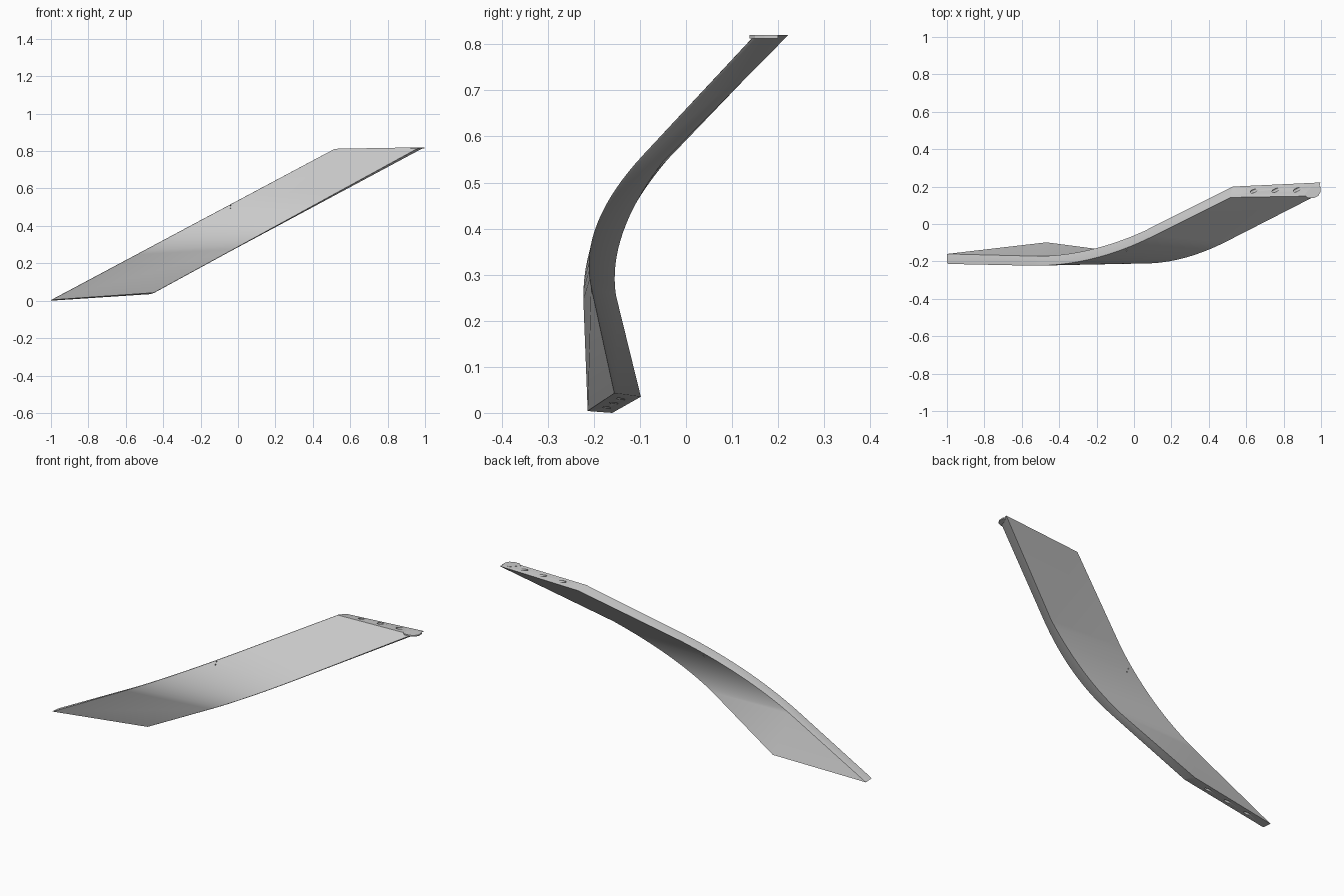
import bpy
import bmesh
from mathutils import Vector

cube = bpy.data.objects.get("Cube")
if cube:
    bpy.data.objects.remove(cube, do_unlink=True)

grey = bpy.data.materials.new("light_grey")
grey.use_nodes = True
grey.diffuse_color = (0.6, 0.6, 0.6, 1)
grey.node_tree.nodes["Principled BSDF"].inputs["Base Color"].default_value = (0.6, 0.6, 0.6, 1)


def make_object(name, bm):
    bmesh.ops.recalc_face_normals(bm, faces=bm.faces[:])
    mesh = bpy.data.meshes.new(name)
    bm.to_mesh(mesh)
    bm.free()
    mesh.materials.append(grey)
    ob = bpy.data.objects.new(name, mesh)
    bpy.context.collection.objects.link(ob)
    return ob


def bent_edge(x0, x1, start, bend_in, corner, bend_out, end, steps=16):
    """Straight, curved, straight edge in (y, z); x follows z linearly."""
    a, k, b = Vector(bend_in), Vector(corner), Vector(bend_out)
    path = [Vector(start)]
    for i in range(steps + 1):
        t = i / steps
        path.append(a * (1 - t) ** 2 + k * 2 * t * (1 - t) + b * t * t)
    path.append(Vector(end))
    z0, z1 = start[1], end[1]
    return [Vector((x0 + (x1 - x0) * (p.y - z0) / (z1 - z0), p.x, p.y)) for p in path]


# Four long edges of the bent panel
upper_front = bent_edge(-1, .513, (-.214, .004), (-.223, .246), (-.226, .418), (-.065, .59), (.142, .812))
lower_front = bent_edge(-.445, .975, (-.155, .043), (-.206, .275), (-.235, .407), (-.093, .56), (.15, .82))
lower_back = bent_edge(-.468, .997, (-.098, .035), (-.152, .255), (-.172, .385), (-.05, .545), (.222, .82))
upper_back = bent_edge(-1, .527, (-.16, 0), (-.172, .25), (-.172, .395), (-.04, .55), (.2, .8))

# Panel: loft the section, with a narrow chamfer on the front edges
bm = bmesh.new()
rows = []
for uf, lf, lb, ub in zip(upper_front, lower_front, lower_back, upper_back):
    section = [uf.lerp(ub, .12), uf.lerp(lf, .01), lf.lerp(uf, .01), lf.lerp(lb, .12), lb, ub]
    rows.append([bm.verts.new(p) for p in section])
for low, high in zip(rows, rows[1:]):
    for i in range(len(low)):
        j = (i + 1) % len(low)
        bm.faces.new((low[i], low[j], high[j], high[i]))
bm.faces.new(rows[0])
bm.faces.new(rows[-1])
panel = make_object("bent_panel", bm)


def drill(centre, direction, radius, depth):
    bm = bmesh.new()
    bmesh.ops.create_cone(bm, cap_ends=True, segments=16, radius1=radius, radius2=radius, depth=depth)
    cutter = make_object("hole_cutter", bm)
    cutter.hide_render = True
    cutter.rotation_mode = "QUATERNION"
    cutter.rotation_quaternion = Vector(direction).to_track_quat("Z", "Y")
    cutter.location = centre
    bpy.context.view_layer.update()
    bpy.context.view_layer.objects.active = panel
    mod = panel.modifiers.new("hole", "BOOLEAN")
    mod.operation = "DIFFERENCE"
    mod.solver = "EXACT"
    mod.object = cutter
    bpy.ops.object.modifier_apply(modifier=mod.name)
    bpy.data.objects.remove(cutter, do_unlink=True)


# Dowel holes in both ends
for end, before in ((0, 1), (-1, -2)):
    for s in (.25, .5, .75):
        front = upper_front[end].lerp(lower_front[end], s)
        back = upper_back[end].lerp(lower_back[end], s)
        along = upper_front[end] - upper_front[before]
        drill(front.lerp(back, .5), along, .009, .08)

# Pin holes through the middle
for z in (.475, .495):
    drill((-.04, -.11, z), (0, 1, -.6), .003, .2)

bpy.ops.object.select_all(action="DESELECT")
panel.select_set(True)
bpy.context.view_layer.objects.active = panel
bpy.ops.object.shade_smooth_by_angle(angle=.5)

# Thin rounded lip on the top corner
outline = [(.91, .155), (.93, .139), (.96, .138), (.985, .15), (.997, .17), (.997, .2), (.95, .2)]
bm = bmesh.new()
lip = bm.faces.new([bm.verts.new((x, y, .82)) for x, y in outline])
extruded = bmesh.ops.extrude_face_region(bm, geom=[lip], use_keep_orig=True)
for v in extruded["geom"]:
    if isinstance(v, bmesh.types.BMVert):
        v.co.z -= .007
make_object("corner_lip", bm)
